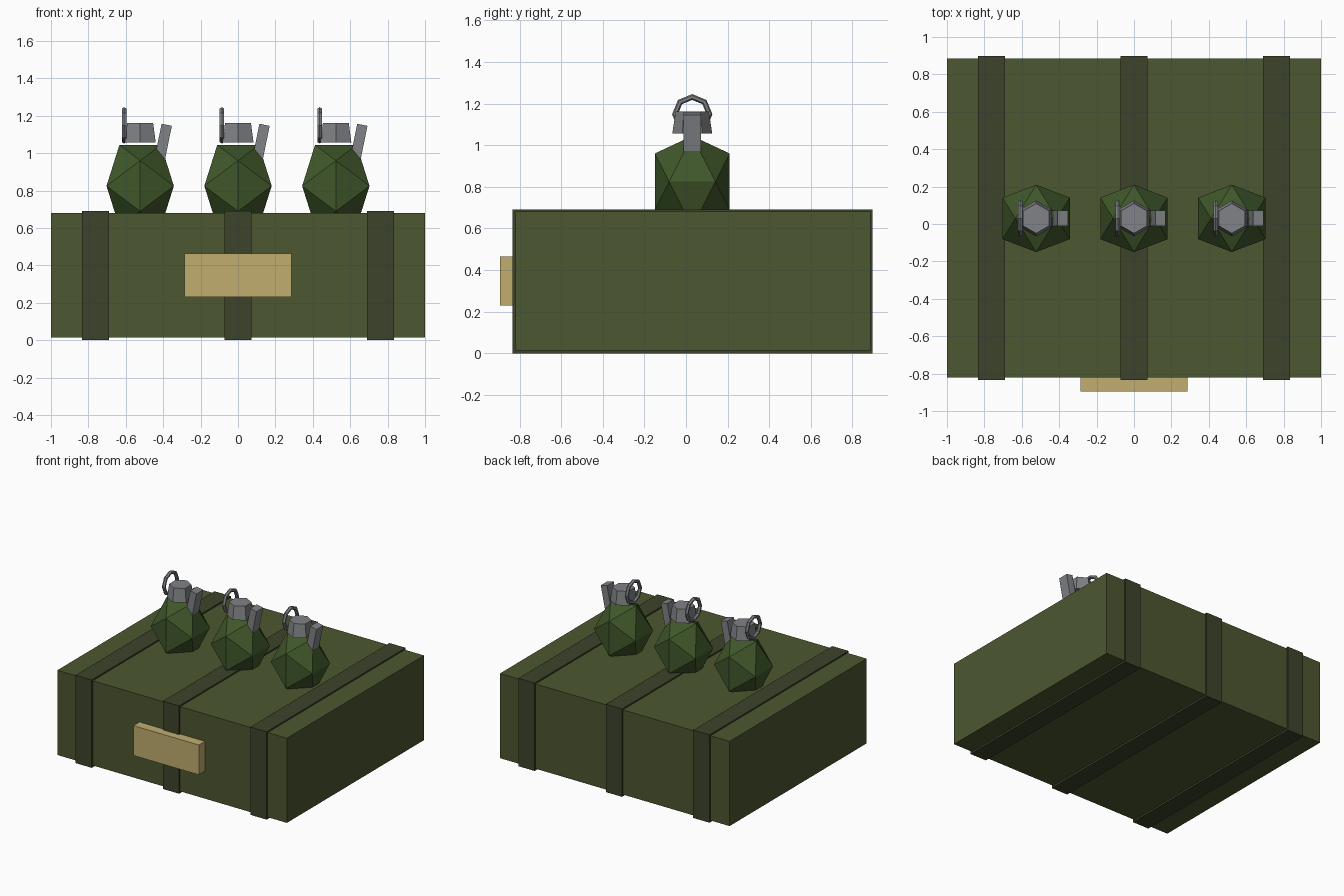
import bpy, bmesh, math
from mathutils import Matrix

if "Cube" in bpy.data.objects:
    bpy.data.objects.remove(bpy.data.objects["Cube"])


def material(name, rgb):
    m = bpy.data.materials.new(name)
    m.diffuse_color = (*rgb, 1)
    m.use_nodes = True
    m.node_tree.nodes["Principled BSDF"].inputs["Base Color"].default_value = m.diffuse_color
    return m


CRATE = material("crate_green", (0.072, 0.095, 0.029))
STRAP = material("strap_green", (0.045, 0.057, 0.023))
LABEL = material("label_tan", (0.53, 0.42, 0.16))
BODY = material("body_green", (0.05, 0.095, 0.023))
METAL = material("metal_grey", (0.22, 0.225, 0.24))


def finish(name, bm, mat):
    bmesh.ops.recalc_face_normals(bm, faces=bm.faces)
    me = bpy.data.meshes.new(name)
    bm.to_mesh(me)
    bm.free()
    me.materials.append(mat)
    ob = bpy.data.objects.new(name, me)
    bpy.context.collection.objects.link(ob)
    return ob


def box(name, lo, hi, mat):
    bm = bmesh.new()
    size = [b - a for a, b in zip(lo, hi)]
    mid = [(a + b) / 2 for a, b in zip(lo, hi)]
    bmesh.ops.create_cube(bm, size=1, matrix=Matrix.Translation(mid) @ Matrix.Diagonal((*size, 1)))
    return finish(name, bm, mat)


# Crate, straps wrapped around it, front label plate
box("crate", (-1, -0.82, 0.014), (1, 0.886, 0.681), CRATE)
for i, x in enumerate((-0.762, 0, 0.762)):
    box(f"strap_{i + 1}", (x - 0.071, -0.833, 0), (x + 0.071, 0.897, 0.692), STRAP)
box("label_plate", (-0.285, -0.895, 0.23), (0.285, -0.81, 0.465), LABEL)


def grenade(n, x, y):
    at = Matrix.Translation((x, y, 0))

    # Body: edge-up icosahedron, stretched vertically
    bm = bmesh.new()
    a, p, stretch = 0.111, 0.18, 1.22
    for s in (-1, 1):
        for t in (-1, 1):
            for v in ((s * a, 0, t * p), (0, s * p, t * a), (s * p, t * a, 0)):
                bm.verts.new((v[0], v[1], 0.825 + v[2] * stretch))
    bmesh.ops.convex_hull(bm, input=bm.verts)
    bm.transform(at)
    finish(f"grenade_body_{n}", bm, BODY)

    # Cap: tapered hexagonal prism
    bm = bmesh.new()
    bmesh.ops.create_cone(bm, cap_ends=True, segments=6, radius1=0.096, radius2=0.08, depth=0.105,
                          matrix=at @ Matrix.Translation((0, 0, 1.109)))
    finish(f"fuse_cap_{n}", bm, METAL)

    # Lever: thin leaning bar
    bm = bmesh.new()
    bmesh.ops.create_cube(bm, size=1, matrix=at @ Matrix.Translation((0.12, 0, 1.044))
                          @ Matrix.Rotation(0.2, 4, 'Y') @ Matrix.Diagonal((0.056, 0.083, 0.22, 1)))
    finish(f"safety_lever_{n}", bm, METAL)

    # Pull ring: eight-sided ring facing sideways
    bpy.ops.mesh.primitive_torus_add(major_segments=8, minor_segments=6, major_radius=0.083,
                                     minor_radius=0.014, location=(x - 0.086, y, 1.149),
                                     rotation=(0, math.pi / 2, 0))
    ring = bpy.context.object
    ring.name = f"pull_ring_{n}"
    ring.data.materials.append(METAL)
    ring.data.shade_flat()


for n, x in enumerate((-0.523, 0, 0.523)):
    grenade(n + 1, x, 0.03)
